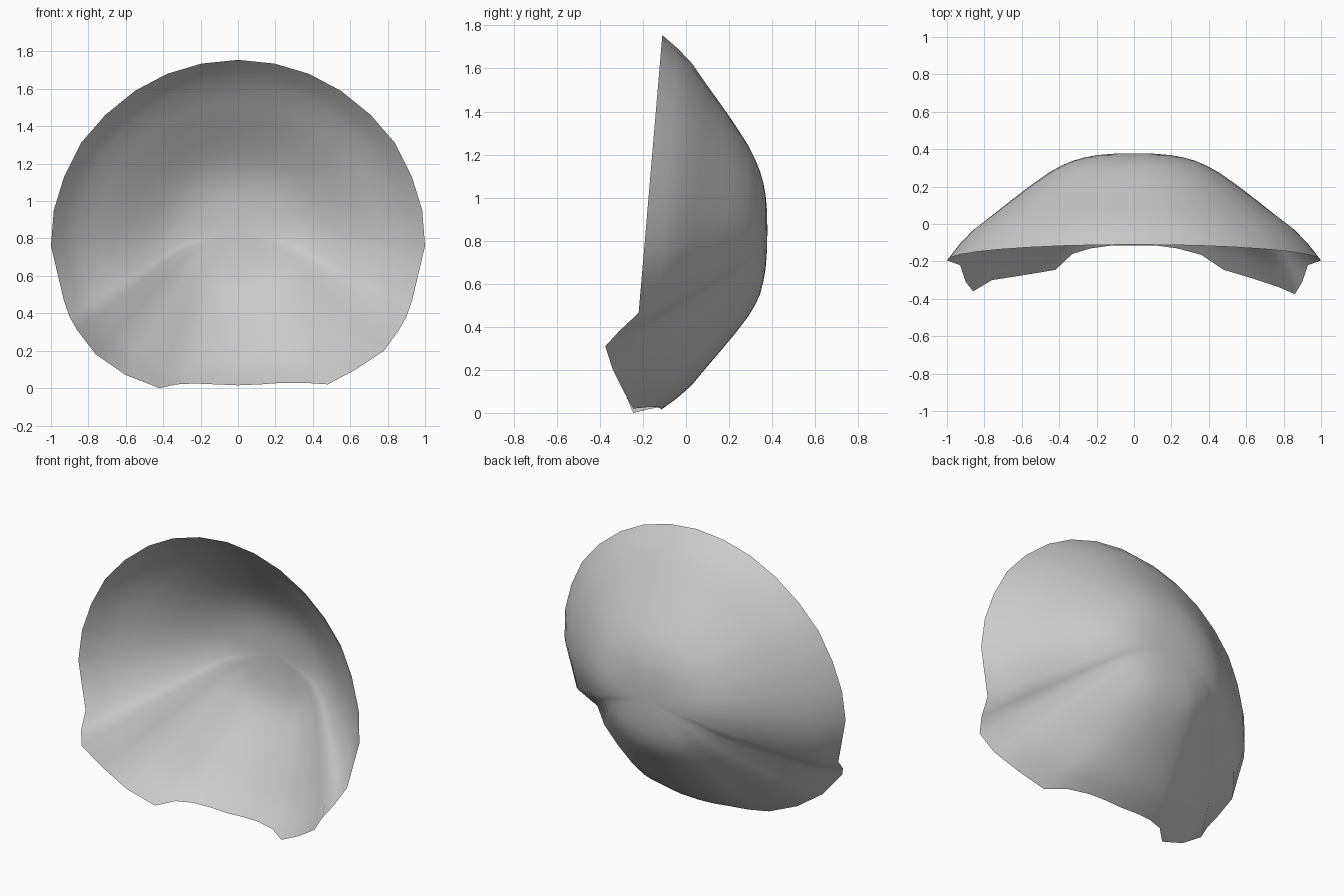
import bpy, bmesh, math

if "Cube" in bpy.data.objects:
    bpy.data.objects.remove(bpy.data.objects["Cube"])


def upper_y(z):
    # the upper rim lies in one tilted plane
    return -0.11 - (1.755 - z) * 0.085


def lerp_table(table, v):
    for (a, b), (c, d) in zip(table, table[1:]):
        if v <= c:
            return b + (d - b) * (v - a) / (c - a)
    return table[-1][1]


# rim points: lower edge of each side (slightly uneven), then the round upper edge
lower_right = [(0.12, 0.02, -0.115), (0.23, 0.028, -0.13), (0.36, 0.028, -0.165),
               (0.48, 0.02, -0.245), (0.63, 0.10, -0.29), (0.78, 0.20, -0.34),
               (0.86, 0.31, -0.375), (0.90, 0.38, -0.31), (0.93, 0.465, -0.22)]
lower_left = [(0.12, 0.02, -0.115), (0.23, 0.025, -0.13), (0.33, 0.02, -0.16),
              (0.42, 0.0, -0.245), (0.60, 0.07, -0.275), (0.76, 0.18, -0.30),
              (0.86, 0.31, -0.36), (0.90, 0.38, -0.31), (0.93, 0.465, -0.22)]
upper = [(1.0, 0.76), (0.985, 0.95), (0.93, 1.13), (0.84, 1.31), (0.71, 1.46),
         (0.55, 1.59), (0.38, 1.68), (0.195, 1.735)]
upper = [(x, z, upper_y(z)) for x, z in upper]

right = lower_right + upper
left = [(-x, z, y) for x, z, y in lower_left + upper]
rim = [(0, 0.015, -0.115)] + right + [(0, 1.755, -0.11)] + left[::-1]

CZ, CY = 0.85, 0.378                       # deepest point of the shell
WARP = [(0, 0), (27, 45), (66, 76), (180, 180)]      # rim angle -> inner angle
RADIUS = [(0, 0.30), (90, 0.33), (180, 0.27)]        # flat zone radius by angle
SLOPE = [(0, 0.07), (0.09, 0.115), (0.19, 0.18), (0.34, 0.305), (0.49, 0.44),
         (0.64, 0.58), (0.79, 0.715), (0.90, 0.85), (1, 1)]


def column(x, z, y):
    # one radial line of points from the flat centre out to the rim
    a = math.degrees(math.atan2(abs(x), CZ - z))
    inner = lerp_table(WARP, a)
    r = lerp_table(RADIUS, inner)
    ix = math.copysign(r * math.sin(math.radians(inner)), x)
    iz = CZ - r * math.cos(math.radians(inner))
    pts = []
    for k, drop in ((0.33, 0.004), (0.6, 0.017), (0.8, 0.038)):
        pts.append((ix * k, CY - drop * (CY - y), CZ + (iz - CZ) * k))
    for s, drop in SLOPE:
        pts.append((ix + (x - ix) * s, CY - drop * (CY - y), iz + (z - iz) * s))
    return pts


# curved shell
bm = bmesh.new()
cols = [[bm.verts.new(p) for p in column(*q)] for q in rim]
hub = bm.verts.new((0, CY, CZ))
for c, d in zip(cols, cols[1:] + cols[:1]):
    bm.faces.new((hub, c[0], d[0]))
    for i in range(len(c) - 1):
        bm.faces.new((c[i], c[i + 1], d[i + 1], d[i]))
bmesh.ops.recalc_face_normals(bm, faces=bm.faces)
mesh = bpy.data.meshes.new("shell")
bm.to_mesh(mesh)
bm.free()
shell = bpy.data.objects.new("curved_shell", mesh)
bpy.context.collection.objects.link(shell)
for p in mesh.polygons:
    p.use_smooth = True
